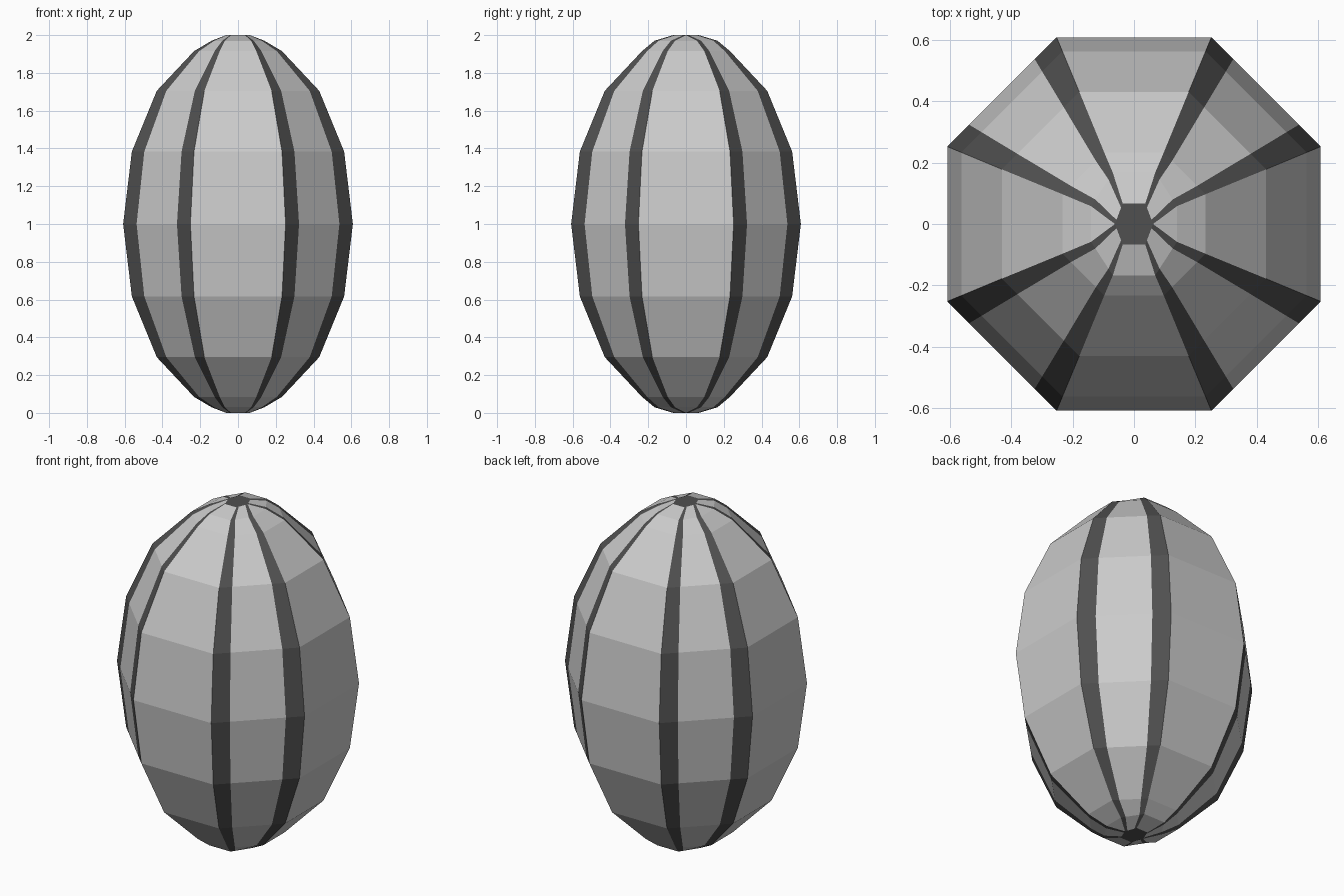
import bpy, bmesh
from mathutils import Vector

if "Cube" in bpy.data.objects:
    bpy.data.objects.remove(bpy.data.objects["Cube"])

# Upper half profile: height, side half-depth x, side corner y, front half-depth y, front corner x
UPPER = [
    (1.0, 0.608, 0.252, 0.608, 0.252),
    (1.383, 0.562, 0.233, 0.562, 0.233),
    (1.705, 0.43, 0.178, 0.43, 0.178),
    (1.915, 0.233, 0.097, 0.233, 0.097),
    (1.97, 0.14, 0.058, 0.167, 0.069),
    (2.0, 0.062, 0.0, 0.067, 0.037),
]
LOWER = [(2.0 - p[0],) + p[1:] for p in reversed(UPPER[1:])]
STRIPE = 0.2  # stripe width as a share of each diagonal side


def ring(z, ax, cy, ay, cx):
    """Octagon ring with each diagonal side split for its two stripes."""
    side, front = Vector((ax, cy, z)), Vector((cx, ay, z))
    quarter = [side.lerp(front, t) for t in (0, STRIPE, 1 - STRIPE, 1)]
    points = []
    for sx, sy in ((1, 1), (-1, 1), (-1, -1), (1, -1)):
        part = quarter if sx * sy > 0 else quarter[::-1]
        points += [Vector((p.x * sx, p.y * sy, p.z)) for p in part]
    return points


RINGS = [ring(*p) for p in LOWER + UPPER]


def make_part(name, columns, caps=False, color=None):
    """Skin the chosen columns (0-3 in every quarter) between the rings."""
    bm = bmesh.new()
    rows = [[bm.verts.new(p) for p in r] for r in RINGS]
    for low, high in zip(rows, rows[1:]):
        for i in range(16):
            if i % 4 in columns:
                j = (i + 1) % 16
                bm.faces.new((low[i], low[j], high[j], high[i]))
    if caps:
        bm.faces.new(rows[0][::-1])
        bm.faces.new(rows[-1])
    bmesh.ops.remove_doubles(bm, verts=bm.verts, dist=0.0005)
    loose = [v for v in bm.verts if not v.link_faces]
    bmesh.ops.delete(bm, geom=loose, context='VERTS')
    mesh = bpy.data.meshes.new(name)
    bm.to_mesh(mesh)
    bm.free()
    if color:
        mat = bpy.data.materials.new(name + "_dark")
        mat.diffuse_color = color
        mat.use_nodes = True
        mat.node_tree.nodes["Principled BSDF"].inputs["Base Color"].default_value = mat.diffuse_color
        mesh.materials.append(mat)
    obj = bpy.data.objects.new(name, mesh)
    bpy.context.collection.objects.link(obj)
    return obj


# Light panels: straight sides and the middle of each diagonal side
make_part("shell_panels", (1, 3))
# Dark stripes beside every corner, joined by the end caps
make_part("stripes_and_caps", (0, 2), caps=True, color=(0.08, 0.08, 0.08, 1))
